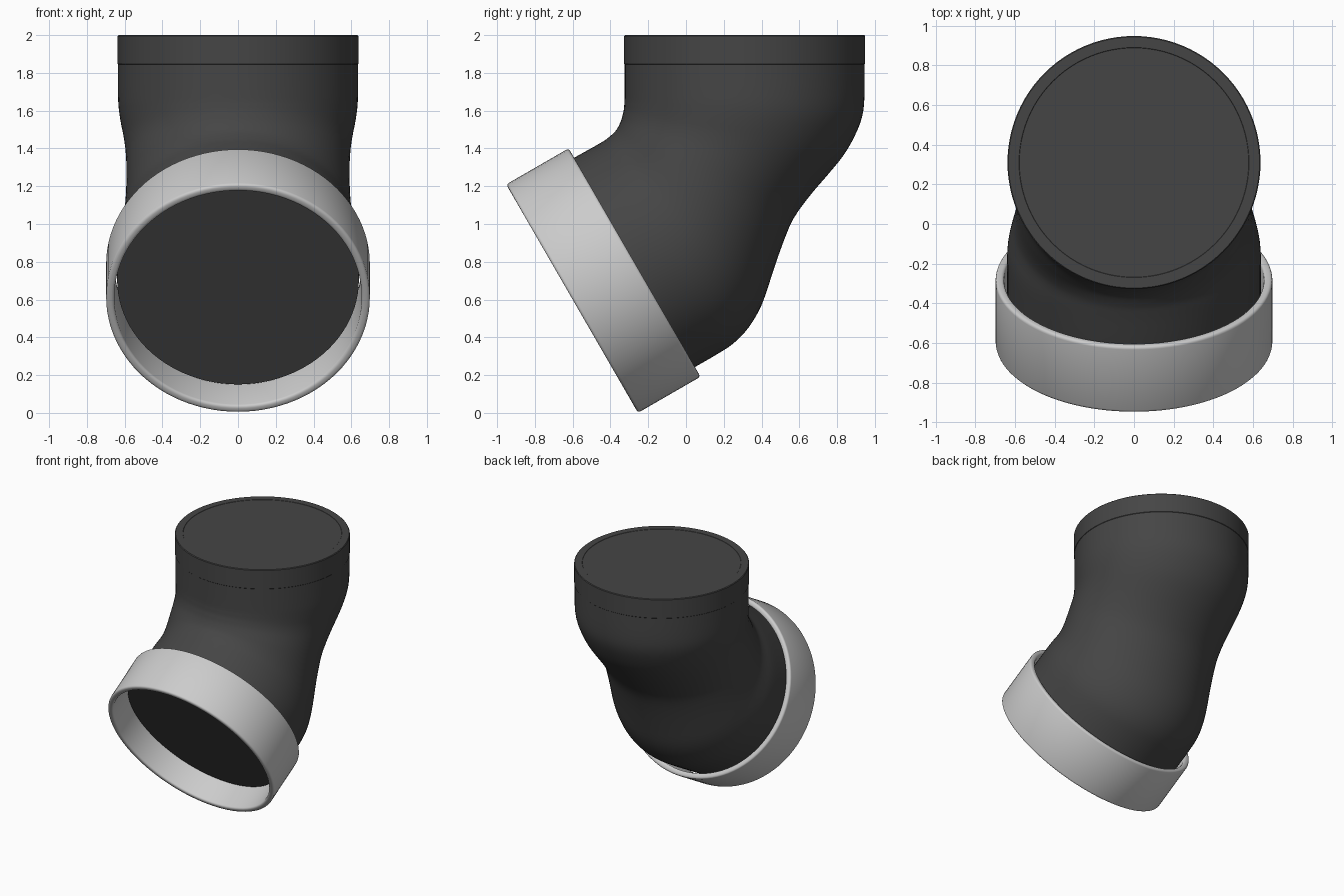
import bpy, bmesh, math
from mathutils import Vector

if "Cube" in bpy.data.objects:
    bpy.data.objects.remove(bpy.data.objects["Cube"])

SEG = 96
dark = bpy.data.materials.new("dark_rubber")
dark.diffuse_color = (0.06, 0.06, 0.06, 1)
dark.use_nodes = True
dark.node_tree.nodes["Principled BSDF"].inputs["Base Color"].default_value = dark.diffuse_color


def finish(name, bm, mat=None):
    bmesh.ops.recalc_face_normals(bm, faces=bm.faces)
    me = bpy.data.meshes.new(name)
    bm.to_mesh(me)
    bm.free()
    ob = bpy.data.objects.new(name, me)
    bpy.context.collection.objects.link(ob)
    if mat:
        me.materials.append(mat)
    bpy.ops.object.select_all(action='DESELECT')
    ob.select_set(True)
    bpy.context.view_layer.objects.active = ob
    bpy.ops.object.shade_smooth_by_angle(angle=math.radians(35))
    return ob


def bridge(bm, a, b):
    for i in range(SEG):
        j = (i + 1) % SEG
        bm.faces.new((a[i], a[j], b[j], b[i]))


def lathe(name, profile, closed, mat=None):
    """Spin (radius, height) points about z; open profiles get end caps."""
    bm = bmesh.new()
    rings = [[bm.verts.new((r * math.cos(2 * math.pi * i / SEG),
                            r * math.sin(2 * math.pi * i / SEG), h))
              for i in range(SEG)] for r, h in profile]
    for a, b in zip(rings, rings[1:]):
        bridge(bm, a, b)
    if closed:
        bridge(bm, rings[-1], rings[0])
    else:
        bm.faces.new(rings[0])
        bm.faces.new(rings[-1])
    return finish(name, bm, mat)


# Elbow body: (inner y, inner z, outer y, outer z, half width)
stations = [
    (-.752, 1.259, -.112, .151, .64), (-.59, 1.352, .06, .25, .64),
    (-.50, 1.402, .16, .308, .64), (-.46, 1.425, .25, .367, .635),
    (-.43, 1.443, .33, .45, .622), (-.41, 1.458, .40, .57, .607),
    (-.39, 1.475, .455, .73, .597), (-.375, 1.49, .51, .89, .592),
    (-.363, 1.507, .57, 1.03, .59), (-.352, 1.528, .66, 1.155, .592),
    (-.343, 1.55, .75, 1.26, .597), (-.336, 1.575, .835, 1.365, .607),
    (-.33, 1.60, .895, 1.47, .62), (-.327, 1.63, .933, 1.57, .63),
    (-.325, 1.67, .945, 1.68, .635), (-.325, 1.85, .945, 1.85, .635)]


def catmull(p, t):
    return [b + .5 * t * (c - a + t * (2*a - 5*b + 4*c - d + t * (3*(b - c) + d - a)))
            for a, b, c, d in zip(*p)]


STEPS, n = 3, len(stations)
path = []
for k in range(n - 1):
    pts = [stations[min(max(k + o, 0), n - 1)] for o in (-1, 0, 1, 2)]
    path += [catmull(pts, s / STEPS) for s in range(STEPS)]
path.append(stations[-1])

bm = bmesh.new()
loops = []
for ay, az, by, bz, w in path:
    a, b = Vector((0, ay, az)), Vector((0, by, bz))
    c, h = (a + b) / 2, (b - a) / 2
    loops.append([bm.verts.new(c + h * math.cos(2 * math.pi * i / SEG)
                               + Vector((w * math.sin(2 * math.pi * i / SEG), 0, 0)))
                  for i in range(SEG)])
for a, b in zip(loops, loops[1:]):
    bridge(bm, a, b)
bm.faces.new(loops[0])
bm.faces.new(loops[-1])
finish("elbow_body", bm, dark)

# Top collar with a fine seam below it and a slightly recessed cap
collar = lathe("top_collar", [(.630, 1.84), (.638, 1.848), (.638, 1.995),
                              (.633, 2.0), (.58, 2.0), (.578, 1.998)], False, dark)
collar.location = (0, .31, 0)

# Open clamp ring around the tilted end
R, r, H, e = .698, .655, .382, .015
corners = [(R - e, e, 0), (R - e, H - e, 90), (r + e, H - e, 180), (r + e, e, 270)]
starts = [-90, 0, 90, 180]
profile = [(cx + e * math.cos(math.radians(s + d)), cz + e * math.sin(math.radians(s + d)))
           for (cx, cz, _), s in zip(corners, starts) for d in (0, 30, 60, 90)]
ring = lathe("clamp_ring", profile, True)
ring.rotation_euler = (math.radians(-60), 0, 0)
ring.location = (0, -.603, .605)
